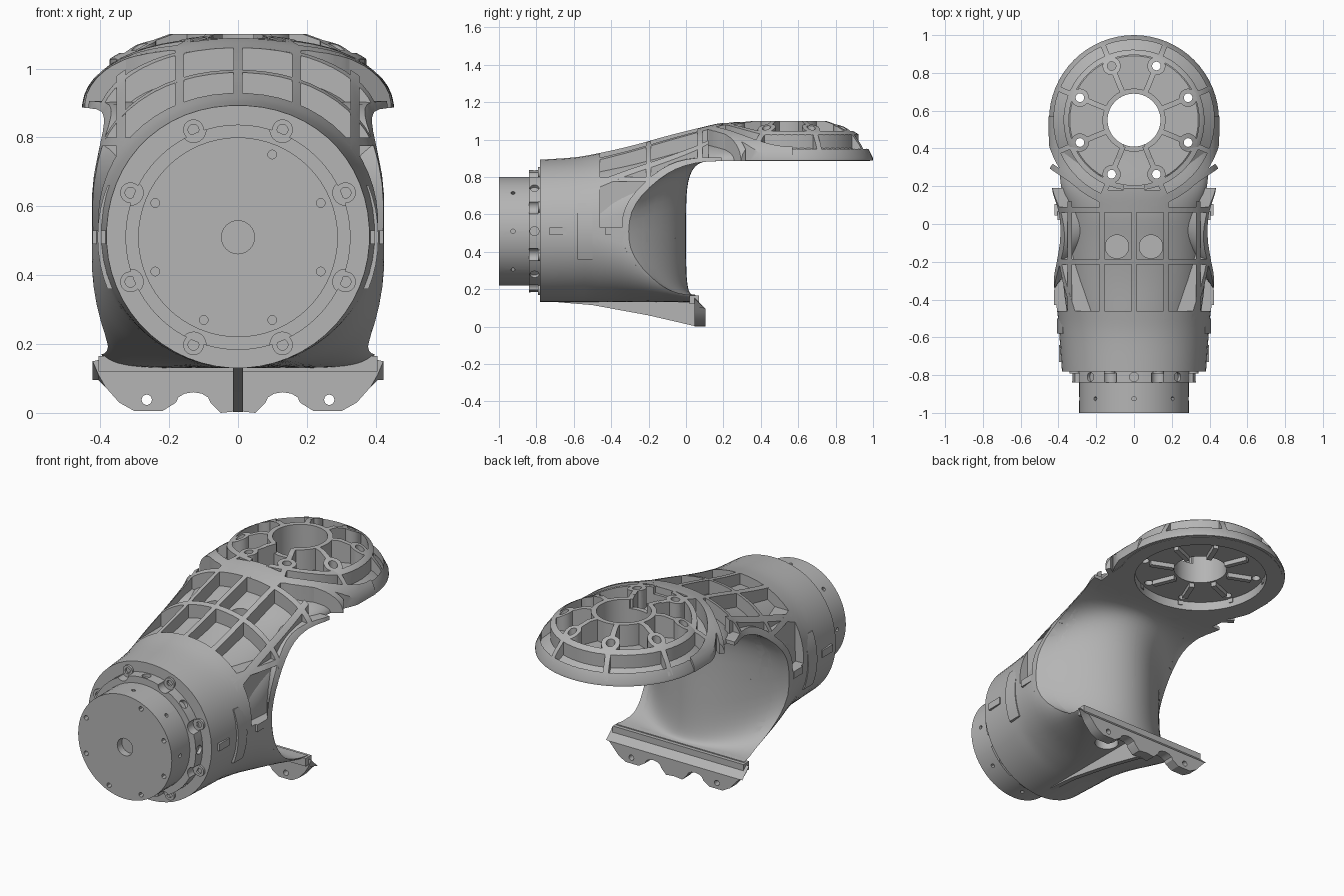
import bpy, bmesh, math
from mathutils import Matrix, Vector

cube = bpy.data.objects.get("Cube")
if cube:
    bpy.data.objects.remove(cube)

metal = bpy.data.materials.new("cast_metal_grey")
metal.use_nodes = True
GREY = (0.46, 0.46, 0.46, 1)
metal.diffuse_color = GREY
for node in metal.node_tree.nodes:
    if node.type == 'BSDF_PRINCIPLED':
        node.inputs["Base Color"].default_value = GREY

AXIS_Z = 0.51      # height of the front neck axis
HEAD_Y = 0.55      # centre of the round head
EIGHTH = math.pi / 4
helpers = []


def make(name, bm, helper=False):
    bmesh.ops.recalc_face_normals(bm, faces=bm.faces)
    me = bpy.data.meshes.new(name)
    bm.to_mesh(me)
    bm.free()
    ob = bpy.data.objects.new(name, me)
    bpy.context.scene.collection.objects.link(ob)
    if helper:
        ob.hide_render = True
        helpers.append(ob)
    return ob


def box(bm, lo, hi, turn=0):
    lo, hi = Vector(lo), Vector(hi)
    m = (Matrix.Translation((lo + hi) / 2) @ Matrix.Rotation(turn, 4, 'Z')
         @ Matrix.Diagonal((*(hi - lo), 1)))
    bmesh.ops.create_cube(bm, size=1, matrix=m)
    return bm


def rod(bm, r, a, b, seg=24):
    a, b = Vector(a), Vector(b)
    turn = Vector((0, 0, 1)).rotation_difference(b - a).to_matrix().to_4x4()
    bmesh.ops.create_cone(bm, cap_ends=True, segments=seg, radius1=r, radius2=r,
                          depth=(b - a).length, matrix=Matrix.Translation((a + b) / 2) @ turn)
    return bm


def loft(bm, rings, closed=False):
    rows = [[bm.verts.new(p) for p in ring] for ring in rings]
    n = len(rows[0])
    pairs = list(zip(rows, rows[1:] + rows[:1])) if closed else list(zip(rows, rows[1:]))
    for a, b in pairs:
        for i in range(n):
            j = (i + 1) % n
            bm.faces.new((a[i], a[j], b[j], b[i]))
    if not closed:
        bm.faces.new(rows[0])
        bm.faces.new(rows[-1])
    return bm


def revolve(bm, profile, phase=0, seg=64):
    rings = []
    for k in range(seg):
        a = (k + phase) * math.tau / seg
        rings.append([(r * math.cos(a), HEAD_Y + r * math.sin(a), z) for r, z in profile])
    return loft(bm, rings, True)


def boolean(ob, cutter, op):
    mod = ob.modifiers.new("cut", 'BOOLEAN')
    mod.operation, mod.solver, mod.object = op, 'EXACT', cutter
    dg = bpy.context.evaluated_depsgraph_get()
    me = bpy.data.meshes.new_from_object(ob.evaluated_get(dg))
    ob.modifiers.clear()
    return me


def cut(ob, *cutters):
    for c in cutters:
        ob.data = boolean(ob, c, 'DIFFERENCE')


def clip(target, piece_bm, *bases, gap=None):
    # add the part of a rib that lies inside the outer shape
    piece = make("rib_piece", piece_bm, True)
    if gap:
        cut(piece, gap)
    for base in bases:
        target.from_mesh(boolean(piece, base, 'INTERSECT'))


def new():
    return bmesh.new()


# Body sections: y, half width, top, upper centre, lower centre, lower squareness, pocket depth
SECTIONS = [(-.78, .382, .893, .512, .512, 2, .06), (-.6, .395, .905, .52, .51, 2, .06),
            (-.48, .405, .925, .54, .5, 2, .06), (-.3, .425, .965, .6, .45, 2.3, .07),
            (-.1, .412, 1.02, .72, .35, 3.5, .08), (.06, .407, 1.06, .82, .26, 6, .08),
            (.2, .437, 1.09, .883, .26, 6, .1), (.38, .45, 1.1, .883, .26, 6, .12),
            (.57, .453, 1.1, .883, .26, 6, .12)]


def section_ring(row, core):
    y, w, top, upper, lower, square, depth = row
    if core:
        w, top = w - .05, top - depth
    ring = []
    for k in range(56):
        a = (k + .5) * math.tau / 56
        c, s = math.cos(a), math.sin(a)
        e = 2 / (2.1 if s > 0 else square)
        x = math.copysign(w * abs(c) ** e, c)
        z = upper + (top - upper) * s ** e if s > 0 else lower - (lower - .13) * abs(s) ** e
        ring.append((x, y, z))
    return ring


def body(name, core=False):
    rows, last = [], len(SECTIONS) - 1
    for i in range(last):
        p = [SECTIONS[min(max(i + k, 0), last)] for k in (-1, 0, 1, 2)]
        for t in (0, .25, .5, .75):
            rows.append([b + .5 * t * (c - a + t * (2*a - 5*b + 4*c - d + t * (3*(b - c) + d - a)))
                         for a, b, c, d in zip(*p)])
    rows.append(SECTIONS[-1])
    return make(name, loft(new(), [section_ring(r, core) for r in rows]), not core)


def saddle(dy=0, dz=0, end=1.3):
    # clearance hollow behind the body: C-shaped in profile, bulging back at the middle
    rings = []
    for k in range(-14, 15):
        x = k * .04
        s = (x / .42) ** 2
        deep, e = -.3 * s, 2 / (4 - 2 * min(s, 1))
        pts = [(end, -.5), (.05, -.5)]
        for i in range(-12, 13):
            a = i * math.pi / 24
            yc, h = (.05, -.34) if i < 0 else (.18, .375)
            wall = yc - (yc - deep) * abs(math.cos(a)) ** e
            pts.append((wall, AXIS_Z + h * abs(math.sin(a)) ** e))
        pts.append((end, .885))
        rings.append([(x, y + dy, z + dz) for y, z in pts])
    return loft(new(), rings)


# Cutters
hollow = make("hollow_cutter", saddle(), True)
centre = make("centre_cutter", rod(new(), .14, (0, HEAD_Y, .7), (0, HEAD_Y, 1.3), 64), True)
recess = make("recess_cutter", rod(new(), .35, (0, HEAD_Y, .8), (0, HEAD_Y, .935), 64), True)
bm = new()
bolts = [(.31 * math.cos((k + .5) * EIGHTH), HEAD_Y + .31 * math.sin((k + .5) * EIGHTH))
         for k in range(8)]
for x, y in bolts:
    rod(bm, .023, (x, y, .8), (x, y, 1.4), 16)
bolt_holes = make("bolt_cutter", bm, True)
bm = new()
for x in (-.09, .09):
    rod(bm, .062, (x, -.12, -.1), (x, -.12, 1.3), 32)
cable_holes = make("cable_cutter", bm, True)
notch = make("notch_cutter", box(new(), (-.055, .19, 1.05), (.055, .43, 1.4)), True)

# Inner cores form the pocket floors; outer shapes limit the ribs
body_core, body_outer, head_front = body("body_core", True), body("body_outer"), body("head_front")
head_core = make("head_core", revolve(new(), [(.1, .885), (.1, .98), (.34, .98), (.39, .94),
                                              (.435, .9), (.435, .885)]))
head_outer = make("head_outer", revolve(new(), [
    (.1, .885), (.1, 1.1), (.21, 1.1), (.305, 1.068), (.37, 1.03), (.415, .97), (.45, .9),
    (.45, .885)]), True)
cut(body_outer, hollow)
cut(body_core, hollow, cable_holes)
for ob in (body_core, head_core):
    cut(ob, recess, centre, bolt_holes)

# Body ribs: front sleeve, lower shell, rim, cross ribs and long ribs
bm = new()
clip(bm, box(new(), (-1, -.9, 0), (1, -.46, 1.3)), body_outer)
clip(bm, box(new(), (-1, -.5, 0), (1, .1, .53)), body_outer, gap=cable_holes)
clip(bm, saddle(-.04, .02, .23), body_outer)
for y in (-.2, .075):
    clip(bm, box(new(), (-1, y - .014, .45), (1, y + .014, 1.3)), body_outer)
clip(bm, box(new(), (-.17, .067, .9), (.17, .18, 1.3)), body_outer)
for x in (-.34, -.17, 0, .17, .34):
    clip(bm, box(new(), (x - .013, -.51, .45), (x + .013, .12, 1.3)), body_outer)
clip(bm, box(new(), (-1, -.51, .775), (1, -.05, .8)), body_outer)
for s in (-1, 1):
    clip(bm, box(new(), (s*.29 - .18, .19, .85), (s*.29 + .18, .22, 1.3), s * .6), body_outer)
body_ribs = make("body_ribs", bm)

# Head ribs: rings, bolt bosses and spokes
bm = new()
for r0, r1, z in ((.14, .167, .94), (.345, .373, .94), (.425, .47, .887)):
    clip(bm, revolve(new(), [(r0, z), (r0, 1.3), (r1, 1.3), (r1, z)], .37),
         head_outer, head_front, gap=notch)
for k, (x, y) in enumerate(bolts):
    a = (k + .5) * EIGHTH
    clip(bm, rod(new(), .048, (x, y, .94), (x, y, 1.3)), head_outer, head_front, gap=bolt_holes)
    for r, length in ((.215, .065), (.4, .055)):
        mid = Vector((r * math.cos(a), HEAD_Y + r * math.sin(a), 1.1))
        half = Vector((length, .014, .19))
        clip(bm, box(new(), mid - half, mid + half, a), head_outer, head_front)
head_ribs = make("head_ribs", bm)


def polar(r, a, y):
    return (r * math.cos(a), y, AXIS_Z + r * math.sin(a))


# Front neck with flange and drilled holes
neck = make("neck", rod(new(), .29, (0, -1, AXIS_Z), (0, -.7, AXIS_Z), 64))
flange = make("neck_flange", rod(new(), .327, (0, -.84, AXIS_Z), (0, -.75, AXIS_Z), 64))
face, side = new(), new()
rod(face, .048, (0, -1.1, AXIS_Z), (0, -.96, AXIS_Z), 32)
for k in range(8):
    a = (k + .5) * EIGHTH
    if k != 2:
        rod(face, .013, polar(.26, a, -1.1), polar(.26, a, -.97), 12)
    rod(face, .011, polar(.267, a - EIGHTH / 2, -.925), polar(.4, a - EIGHTH / 2, -.925), 12)
    rod(side, .024, polar(.308, k * EIGHTH, -.81), polar(.4, k * EIGHTH, -.81), 16)
    # bolt seats in the flange rim
    rod(side, .036, polar(.337, a, -.9), polar(.337, a, -.79))
cut(neck, make("neck_hole_cutter", face, True))
cut(flange, make("flange_hole_cutter", side, True))

# Low bolt bosses around the sleeve face
bm, holes = new(), new()
for k in range(8):
    a = (k + .5) * EIGHTH
    rod(bm, .03, polar(.338, a, -.792), polar(.338, a, -.75))
    rod(holes, .016, polar(.338, a, -.9), polar(.338, a, -.765), 12)
bosses = make("sleeve_bosses", bm)
cut(bosses, make("boss_hole_cutter", holes, True))

# Lower mounting lip with scalloped edge
half = [(.0, .005), (.05, .0), (.08, .03)]
half += [(.13 - .05 * math.cos(t * math.pi / 6), .03 + .03 * math.sin(t * math.pi / 6))
         for t in range(1, 6)]
half += [(.18, .03), (.22, .005), (.3, .005), (.345, .03), (.385, .075), (.405, .11),
         (.422, .15), (.4, .165)]
outline = half + [(-x, z) for x, z in reversed(half[1:])]
lip = make("mounting_lip", loft(new(), [[(x, y, z if z < .1 else min(z, .2 - y)) for x, z in outline]
                                        for y in (.045, .105)]))
bm = new()
for x in (-.265, .265):
    rod(bm, .015, (x, -.2, .038), (x, .3, .038), 16)
cut(lip, make("lip_hole_cutter", bm, True))
lip_step = make("lip_step", box(new(), (-.405, .02, .12), (.405, .07, .165)))

# Keel rib under the body
keel = make("keel_rib", loft(new(), [[(x, y, z) for y, z in (
    (-.76, .15), (-.74, .135), (-.5, .115), (-.2, .06), (.05, .002), (.05, .15))]
    for x in (-.014, .014)]))

# Curved side tabs and locating keys
bm = new()
drum = make("tab_drum", rod(new(), .408, (0, -.58, AXIS_Z), (0, -.5, AXIS_Z), 64), True)
for s in (-1, 1):
    clip(bm, box(new(), (s*.4 - .08, -.7, .36), (s*.4 + .08, -.4, .66)), drum)
    for x, y0, y1 in ((.398, -.73, -.64), (.423, -.43, -.35)):
        a, b = sorted((s * .34, s * x))
        box(bm, (a, y0, AXIS_Z - .02), (b, y1, AXIS_Z + .02))
tabs = make("side_tabs", bm)

for ob in helpers:
    bpy.data.objects.remove(ob)

# Material and shading
for ob in (body_core, head_core, body_ribs, head_ribs, neck, flange, bosses, lip, lip_step, keel, tabs):
    me = ob.data
    me.materials.clear()
    me.materials.append(metal)
    bm = new()
    bm.from_mesh(me)
    for f in bm.faces:
        f.smooth, f.material_index = True, 0
    for e in bm.edges:
        e.smooth = e.is_manifold and e.calc_face_angle(0) < math.radians(30)
    bm.to_mesh(me)
    bm.free()
